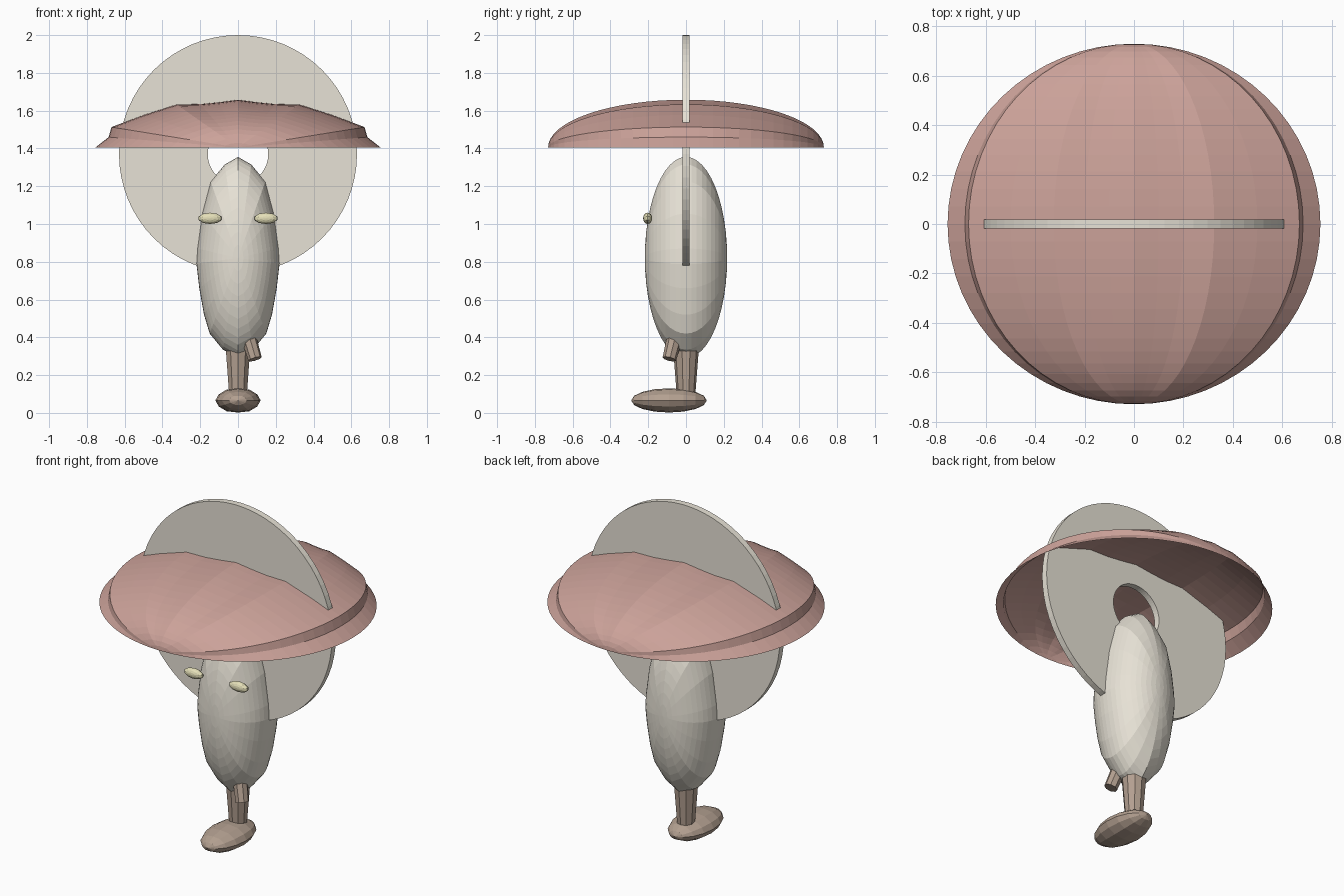
import bpy, bmesh
from math import pi, sin, cos
from mathutils import Vector

if "Cube" in bpy.data.objects:
    bpy.data.objects.remove(bpy.data.objects["Cube"])


def material(name, rgb):
    m = bpy.data.materials.new(name)
    m.diffuse_color = (*rgb, 1)
    m.use_nodes = True
    m.node_tree.nodes["Principled BSDF"].inputs["Base Color"].default_value = m.diffuse_color
    return m


BONE = material("bone", (0.80, 0.76, 0.67))
PINK = material("dusty_pink", (0.60, 0.36, 0.32))
BROWN = material("brown", (0.45, 0.35, 0.28))
YELLOW = material("pale_yellow", (0.78, 0.74, 0.48))


def finish(name, bm, mat):
    bmesh.ops.remove_doubles(bm, verts=bm.verts, dist=1e-5)
    bmesh.ops.recalc_face_normals(bm, faces=bm.faces)
    me = bpy.data.meshes.new(name)
    bm.to_mesh(me)
    bm.free()
    me.materials.append(mat)
    ob = bpy.data.objects.new(name, me)
    bpy.context.collection.objects.link(ob)
    return ob


def blob(name, half, centre, ry, steps, closed, mat):
    """Mirror a front (x, z) half profile, scale it elliptically along y to two poles."""
    left = [(-x, z) for x, z in reversed(half) if not (closed and x == 0)]
    prof = half + (left if closed else left[:-1])
    if not closed:
        prof = left[:-1] + half
    bm = bmesh.new()
    rows = []
    for i in range(steps + 1):
        a = pi * i / steps
        s = sin(a)
        rows.append([bm.verts.new((centre[0] + x * s, centre[1] - ry * cos(a),
                                   centre[2] + z * s)) for x, z in prof])
    n = len(prof)
    for r0, r1 in zip(rows, rows[1:]):
        for j in range(n if closed else n - 1):
            k = (j + 1) % n
            bm.faces.new((r0[j], r0[k], r1[k], r1[j]))
    return finish(name, bm, mat)


def tube(name, p0, p1, r0, r1, sides, mat):
    p0, p1 = Vector(p0), Vector(p1)
    bm = bmesh.new()
    bmesh.ops.create_cone(bm, cap_ends=True, segments=sides, radius1=r0, radius2=r1,
                          depth=(p1 - p0).length)
    q = (p1 - p0).to_track_quat('Z', 'Y')
    for v in bm.verts:
        v.co = q @ v.co + (p0 + p1) / 2
    return finish(name, bm, mat)


# Umbrella-like cap: open shell with a flared rim
blob("cap", [(0, 0.253), (0.10, 0.240), (0.20, 0.230), (0.325, 0.228), (0.50, 0.172),
             (0.67, 0.108), (0.685, 0.055), (0.755, 0)],
     (0, 0, 1.405), 0.73, 32, False, PINK)

# Egg-shaped body
blob("body", [(0, 0.535), (0.07, 0.495), (0.145, 0.405), (0.19, 0.235), (0.215, 0.05),
              (0.22, -0.03), (0.205, -0.16), (0.18, -0.30), (0.15, -0.40),
              (0.08, -0.485), (0, -0.53)],
     (0, 0, 0.82), 0.218, 24, True, BONE)

# Flat upright ring behind the head
bm = bmesh.new()
N, zc, h = 64, 1.37, 0.019
section = [(0.63, -h), (0.63, h), (0.16, h), (0.16, -h)]
loops = [[bm.verts.new((r * cos(2 * pi * i / N), y, zc + r * sin(2 * pi * i / N)))
          for r, y in section] for i in range(N)]
for i in range(N):
    a, b = loops[i], loops[(i + 1) % N]
    for j in range(4):
        k = (j + 1) % 4
        bm.faces.new((a[j], a[k], b[k], b[j]))
finish("ring_disc", bm, BONE)

# Eyes
octagon = [(sin(pi * i / 5), cos(pi * i / 5)) for i in range(5)] + [(0, -1)]
octagon[0] = (0, 1)
for side, sx in (("left", -1), ("right", 1)):
    blob(side + "_eye", [(x * 0.063, z * 0.03) for x, z in octagon],
         (sx * 0.148, -0.203, 1.03), 0.024, 8, True, YELLOW)

# Leg, foot and the second short leg stub
tube("leg", (0, 0, 0.08), (0, 0, 0.34), 0.048, 0.068, 10, BROWN)
hexagon = [(0, 1), (0.5, 0.9), (0.85, 0.5), (1, 0), (0.85, -0.5), (0.5, -0.9), (0, -1)]
blob("foot", [(x * 0.12, z * 0.064) for x, z in hexagon],
     (0, -0.09, 0.066), 0.20, 8, True, BROWN)
tube("leg_stub", (0.09, -0.088, 0.285), (0.05, -0.055, 0.42), 0.037, 0.042, 8, BROWN)
